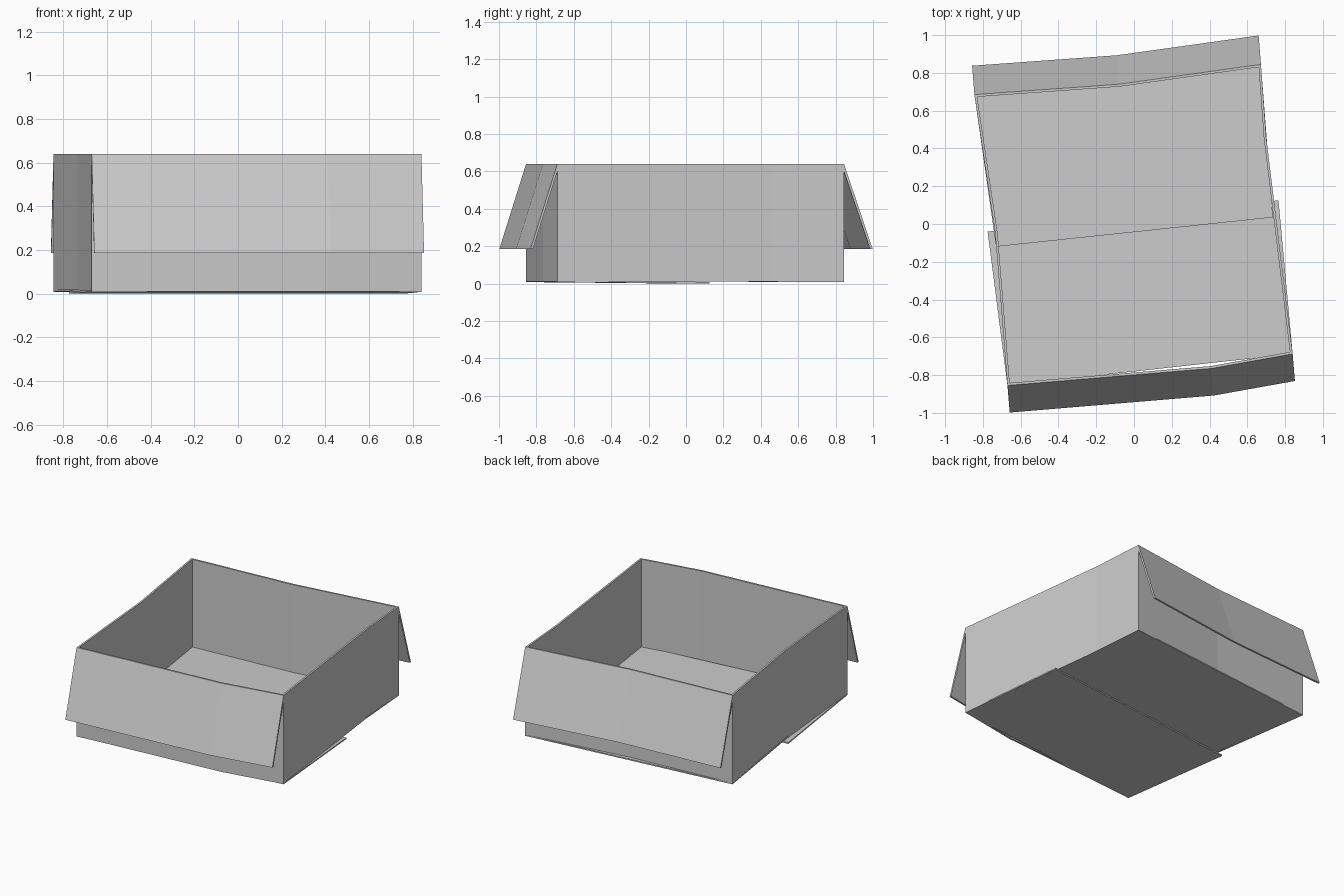
import bpy, bmesh
from mathutils import Vector

cube = bpy.data.objects.get("Cube")
if cube:
    bpy.data.objects.remove(cube)

THICK = 0.013
FLOOR_Z, RIM_Z = 0.01, 0.64

card = bpy.data.materials.new("grey_card")
card.use_nodes = True
grey = (0.6, 0.6, 0.6, 1)
card.diffuse_color = grey
card.node_tree.nodes["Principled BSDF"].inputs["Base Color"].default_value = grey


def loft(name, sections, closed=False):
    """Join matching cross-sections into one solid."""
    bm = bmesh.new()
    rings = [[bm.verts.new(p) for p in s] for s in sections]
    count = len(rings)
    for i in range(count if closed else count - 1):
        a, b = rings[i], rings[(i + 1) % count]
        for j in range(len(a)):
            k = (j + 1) % len(a)
            bm.faces.new((a[j], a[k], b[k], b[j]))
    if not closed:
        bm.faces.new(rings[0])
        bm.faces.new(rings[-1])
    bmesh.ops.recalc_face_normals(bm, faces=bm.faces)
    mesh = bpy.data.meshes.new(name)
    bm.to_mesh(mesh)
    bm.free()
    mesh.materials.append(card)
    obj = bpy.data.objects.new(name, mesh)
    bpy.context.collection.objects.link(obj)
    return obj


# Slightly buckled box outline, counter-clockwise
front = [Vector(p) for p in ((-0.67, -0.855), (0.41, -0.765), (0.84, -0.688))]
back = [Vector(p) for p in ((0.672, 0.845), (-0.08, 0.74), (-0.845, 0.685))]
outline = front + [Vector((0.70, 0.46))] + back + [Vector((-0.735, -0.05))]


def inset(points, dist):
    """Mitred inward offset of a closed outline."""
    result = []
    for i, p in enumerate(points):
        d1 = (p - points[i - 1]).normalized()
        d2 = (points[(i + 1) % len(points)] - p).normalized()
        n1, n2 = Vector((-d1.y, d1.x)), Vector((-d2.y, d2.x))
        result.append(p + (n1 + n2) * dist / (1 + n1.dot(n2)))
    return result


# Four walls as one thin ring
loft("box_walls",
     [[(*o, FLOOR_Z), (*o, RIM_Z), (*i, RIM_Z), (*i, FLOOR_Z)]
      for o, i in zip(outline, inset(outline, THICK))], closed=True)


# Top flaps folded outwards, wedge-shaped gap against the wall
def flap(name, hinge, out):
    out = Vector(out)
    sections = []
    for p in hinge:
        tip, inner = p + out, p + out * 0.91
        sections.append([(*p, RIM_Z), (*tip, 0.185), (*inner, 0.185), (*p, 0.6)])
    loft(name, sections)


flap("front_flap", front, (0.012, -0.143))
flap("back_flap", back, (-0.012, 0.153))


# Overlapping bottom panels, tilted a little from their hinges
def panel(name, hinge, hinge_z, edge, edge_z):
    sections = []
    for h, e in zip(hinge, edge):
        sections.append([(*h, hinge_z), (*e, edge_z),
                         (*e, edge_z + 0.009), (*h, hinge_z + 0.009)])
    loft(name, sections)


panel("front_bottom_panel", (front[0], front[-1]), 0.008,
      ((-0.775, -0.04), (0.765, 0.125)), 0.0)
panel("back_bottom_panel", (back[-1], back[0]), 0.008,
      ((-0.73, -0.12), (0.735, 0.035)), 0.012)
